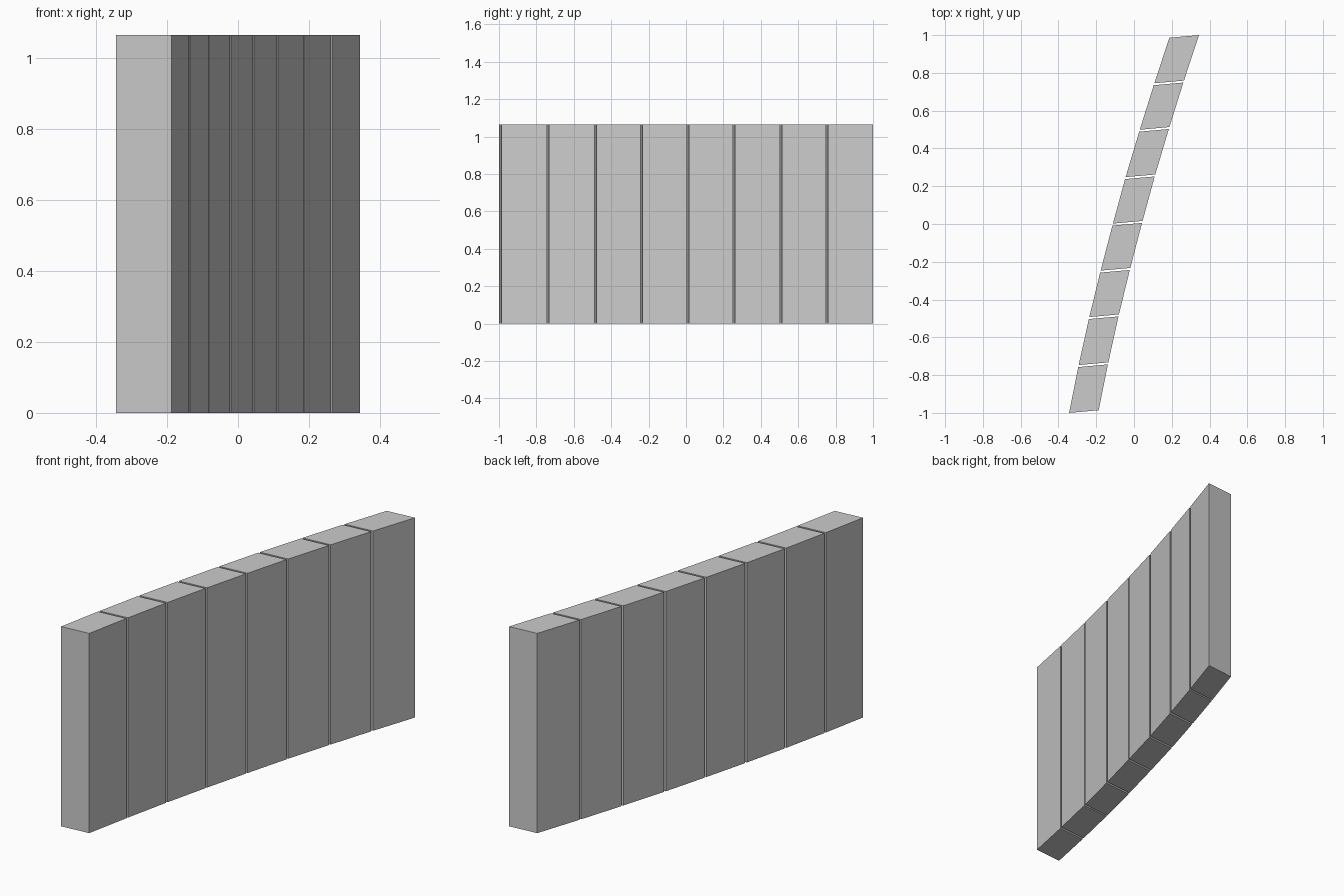
import bpy
import bmesh
from mathutils import Vector

cube = bpy.data.objects.get("Cube")
if cube:
    bpy.data.objects.remove(cube, do_unlink=True)

HEIGHT = 1.065
GAP = 0.011
THICKNESS = Vector((-0.157, -0.014))  # from the right face to the left face

# Joint positions along the curved right face, front to back
JOINTS = [Vector(p) for p in (
    (-0.187, -0.986), (-0.137, -0.738), (-0.081, -0.484), (-0.021, -0.238),
    (0.044, 0.011), (0.111, 0.257), (0.186, 0.508), (0.263, 0.754), (0.344, 1.0))]

# Plain grey
grey = bpy.data.materials.new("light_grey")
grey.use_nodes = True
colour = (0.6, 0.6, 0.6, 1)
grey.diffuse_color = colour
grey.node_tree.nodes["Principled BSDF"].inputs["Base Color"].default_value = colour


def make_panel(name, start, end):
    """Upright block with a skewed four-sided footprint."""
    bm = bmesh.new()
    outline = (start, end, end + THICKNESS, start + THICKNESS)
    base = bm.faces.new([bm.verts.new((p.x, p.y, 0)) for p in outline])
    top = bmesh.ops.extrude_face_region(bm, geom=[base])["geom"]
    bmesh.ops.translate(bm, vec=(0, 0, HEIGHT),
                        verts=[v for v in top if isinstance(v, bmesh.types.BMVert)])
    bmesh.ops.recalc_face_normals(bm, faces=bm.faces)
    mesh = bpy.data.meshes.new(name)
    bm.to_mesh(mesh)
    bm.free()
    mesh.materials.append(grey)
    bpy.context.collection.objects.link(bpy.data.objects.new(name, mesh))


# Row of panels with a narrow slot at each inner joint
last = len(JOINTS) - 2
for i, (a, b) in enumerate(zip(JOINTS, JOINTS[1:])):
    half_gap = (b - a).normalized() * GAP / 2
    start = a if i == 0 else a + half_gap
    end = b if i == last else b - half_gap
    make_panel(f"wall_panel_{i + 1}", start, end)
